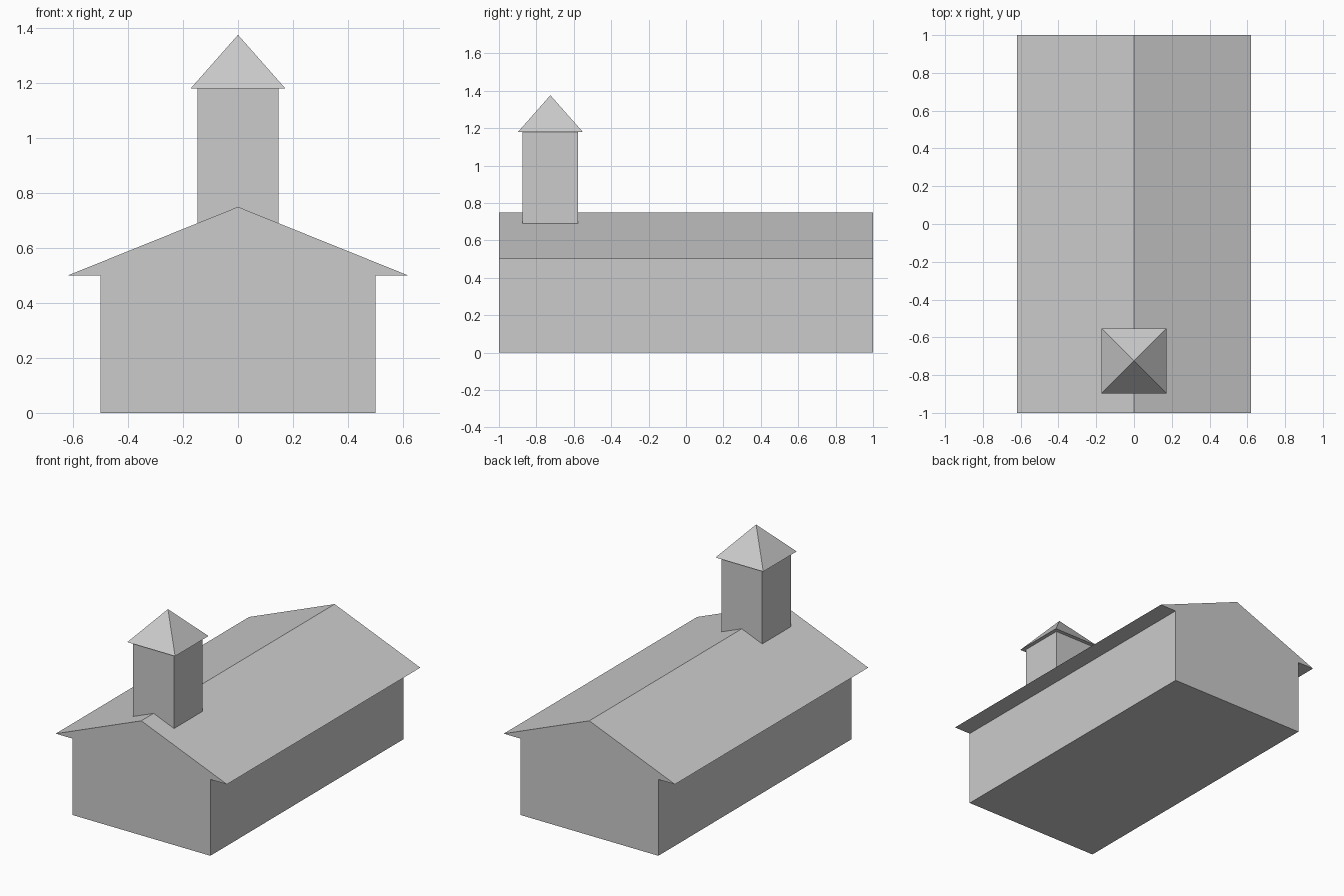
import bpy, bmesh, math

if "Cube" in bpy.data.objects:
    bpy.data.objects.remove(bpy.data.objects["Cube"])

RIDGE, EAVE_Z, EAVE_X, WALL_X = 0.75, 0.50, 0.62, 0.50
TOWER_Y, TOWER_R = -0.725, 0.148
SPIRE_R, SPIRE_BASE, SPIRE_TOP = 0.173, 1.18, 1.376


def finish(name, bm):
    bmesh.ops.recalc_face_normals(bm, faces=bm.faces)
    mesh = bpy.data.meshes.new(name)
    bm.to_mesh(mesh)
    bm.free()
    obj = bpy.data.objects.new(name, mesh)
    bpy.context.collection.objects.link(obj)
    return obj


def extruded_profile(name, half, y0, y1):
    """Mirror a half profile (x, z) across x = 0 and extrude it along y."""
    outline = half + [(-x, z) for x, z in reversed(half) if x > 0]
    bm = bmesh.new()
    face = bm.faces.new([bm.verts.new((x, y0, z)) for x, z in outline])
    out = bmesh.ops.extrude_face_region(bm, geom=[face])
    moved = [v for v in out["geom"] if isinstance(v, bmesh.types.BMVert)]
    bmesh.ops.translate(bm, verts=moved, vec=(0, y1 - y0, 0))
    return finish(name, bm)


# Hall: walls and overhanging gable roof in one profile
extruded_profile("hall", [(WALL_X, 0), (WALL_X, EAVE_Z), (EAVE_X, EAVE_Z), (0, RIDGE)], -1, 1)

# Tower: square shaft whose foot is notched to sit on the roof slopes
foot_z = RIDGE - (RIDGE - EAVE_Z) * TOWER_R / EAVE_X
extruded_profile("tower", [(0, RIDGE), (TOWER_R, foot_z), (TOWER_R, SPIRE_BASE)],
                 TOWER_Y - TOWER_R, TOWER_Y + TOWER_R)

# Spire: four-sided pyramid with a small overhang
bm = bmesh.new()
bmesh.ops.create_cone(bm, cap_ends=True, segments=4, radius1=SPIRE_R * math.sqrt(2),
                      radius2=0, depth=SPIRE_TOP - SPIRE_BASE)
bmesh.ops.remove_doubles(bm, verts=bm.verts, dist=1e-5)
spire = finish("spire", bm)
spire.location = (0, TOWER_Y, (SPIRE_BASE + SPIRE_TOP) / 2)
spire.rotation_euler.z = math.radians(45)
